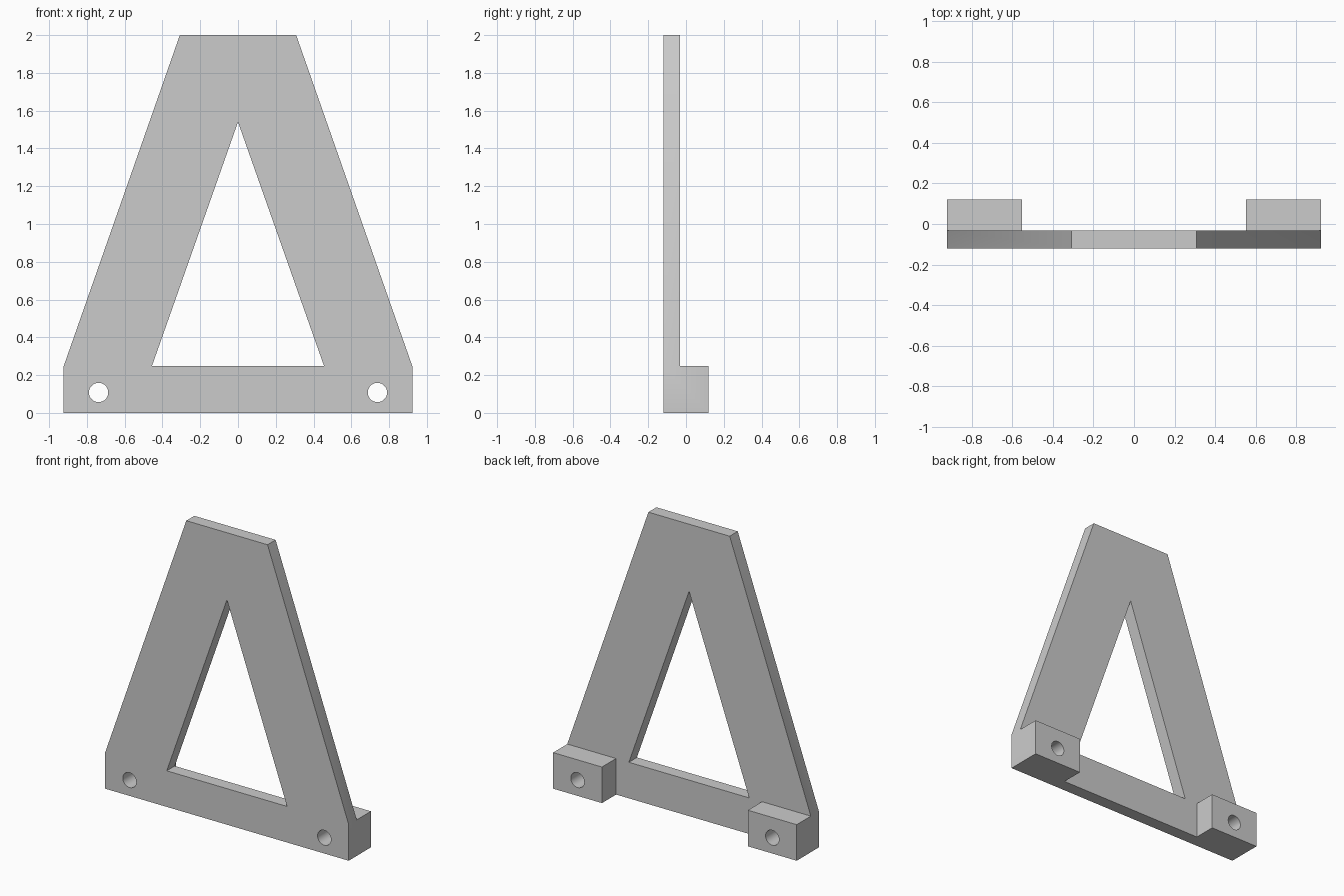
import bpy
import bmesh
import math
from mathutils import Matrix

if "Cube" in bpy.data.objects:
    bpy.data.objects.remove(bpy.data.objects["Cube"], do_unlink=True)

FRONT, PLATE_BACK, BACK = -0.12, -0.033, 0.12
FOOT_TOP, FOOT_IN, FOOT_OUT = 0.247, 0.553, 0.923
HOLE_X, HOLE_Z, HOLE_R = 0.738, 0.108, 0.051

grey = bpy.data.materials.new("plain grey")
grey.use_nodes = True
colour = (0.6, 0.6, 0.6, 1)
grey.diffuse_color = colour
grey.node_tree.nodes["Principled BSDF"].inputs["Base Color"].default_value = colour


def prism(name, profile, y0, y1, helper=False):
    """Extrude an (x, z) outline from y0 to y1."""
    bm = bmesh.new()
    face = bm.faces.new([bm.verts.new((x, y0, z)) for x, z in profile])
    out = bmesh.ops.extrude_face_region(bm, geom=[face])["geom"]
    moved = [v for v in out if isinstance(v, bmesh.types.BMVert)]
    bmesh.ops.translate(bm, verts=moved, vec=(0, y1 - y0, 0))
    bmesh.ops.recalc_face_normals(bm, faces=bm.faces)
    mesh = bpy.data.meshes.new(name)
    bm.to_mesh(mesh)
    bm.free()
    mesh.materials.append(grey)
    obj = bpy.data.objects.new(name, mesh)
    bpy.context.collection.objects.link(obj)
    obj.hide_render = helper
    return obj


def combine(target, tool, operation):
    """Apply a boolean and discard the tool."""
    mod = target.modifiers.new(operation.lower(), "BOOLEAN")
    mod.object = tool
    mod.operation = operation
    mod.solver = "EXACT"
    bpy.context.view_layer.objects.active = target
    bpy.ops.object.modifier_apply(modifier=mod.name)
    bpy.data.objects.remove(tool, do_unlink=True)


# Tapered upright plate
right_edge = [(FOOT_OUT, 0), (FOOT_OUT, FOOT_TOP), (0.308, 2)]
outline = right_edge + [(-x, z) for x, z in reversed(right_edge)]
frame = prism("support_frame", outline, FRONT, PLATE_BACK)

# Triangular opening
opening = prism("opening_cutter", [(-0.456, FOOT_TOP), (0.456, FOOT_TOP), (0, 1.54)],
                FRONT - 0.1, BACK + 0.1, True)
combine(frame, opening, "DIFFERENCE")

# Mounting blocks on the back, each with a bolt hole through it
for side in (1, -1):
    a, b = side * FOOT_IN, side * FOOT_OUT
    block = prism("mounting_block", [(a, 0), (b, 0), (b, FOOT_TOP), (a, FOOT_TOP)],
                  PLATE_BACK, BACK)
    combine(frame, block, "UNION")
    circle = [(side * HOLE_X + HOLE_R * math.cos(i * math.tau / 48),
               HOLE_Z + HOLE_R * math.sin(i * math.tau / 48)) for i in range(48)]
    combine(frame, prism("hole_cutter", circle, FRONT - 0.1, BACK + 0.1, True),
            "DIFFERENCE")

# Merge coplanar faces and smooth only the hole walls
bm = bmesh.new()
bm.from_mesh(frame.data)
bmesh.ops.remove_doubles(bm, verts=bm.verts, dist=0.0001)
bmesh.ops.dissolve_limit(bm, angle_limit=0.01, verts=bm.verts, edges=bm.edges)
bm.to_mesh(frame.data)
bm.free()
bpy.ops.object.select_all(action="DESELECT")
frame.select_set(True)
bpy.context.view_layer.objects.active = frame
bpy.ops.object.shade_smooth_by_angle(angle=math.radians(30))
